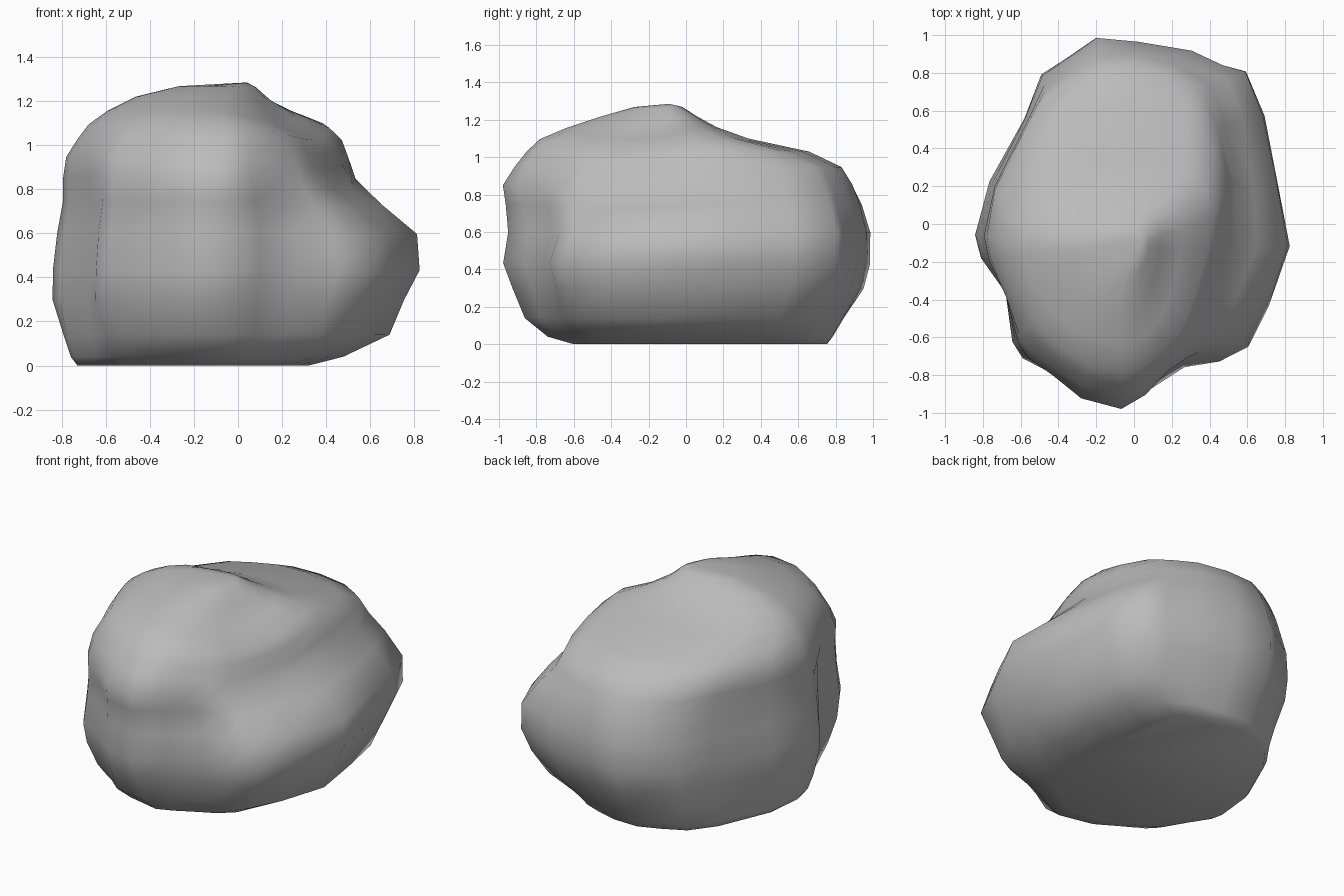
import bpy, bmesh
from mathutils import Vector, noise

cube = bpy.data.objects.get("Cube")
if cube:
    bpy.data.objects.remove(cube, do_unlink=True)

stone = bpy.data.materials.new("stone_grey")
stone.use_nodes = True
colour = (0.5, 0.5, 0.5, 1)
stone.diffuse_color = colour
stone.node_tree.nodes["Principled BSDF"].inputs["Base Color"].default_value = colour

# Plan outline of the boulder, anticlockwise
OUTLINE = [(.85, -.12), (.76, .25), (.7, .58), (.6, .83), (.48, .84), (.32, .92),
           (.02, .97), (-.21, 1), (-.35, .88), (-.5, .8), (-.58, .57), (-.78, .22),
           (-.85, -.07), (-.82, -.18), (-.68, -.37), (-.65, -.64), (-.6, -.71),
           (-.44, -.79), (-.3, -.93), (-.06, -1), (.1, -.87), (.27, -.76),
           (.46, -.74), (.62, -.67), (.72, -.45)]
# Height, then reach to the left, right, front and back
LEVELS = [(0, -.73, .32, -.6, .76), (.04, -.76, .48, -.74, .79),
          (.14, -.79, .69, -.86, .85), (.3, -.85, .77, -.94, .97),
          (.43, -.84, .85, -1, 1), (.6, -.83, .85, -.96, 1),
          (.75, -.8, .7, -.98, .95), (.85, -.8, .58, -1, .91),
          (.95, -.79, .54, -.92, .86), (1.03, -.74, .5, -.86, .68),
          (1.1, -.69, .46, -.8, .32), (1.16, -.6, .28, -.65, .16),
          (1.22, -.47, .15, -.46, .06), (1.27, -.28, .08, -.28, -.02)]
# Hollow on the front left: centre, radius, depth
HOLLOW, RADIUS, DEPTH = Vector((.45, -.45, .95)), .58, .11
CX, CY = -.05, -.12


def rounded(x, y, z):
    """Ease the outline towards a plain oval near the crown and the base."""
    p = 2.5 if y > 0 and (x > 0 or z < .3) else 2
    oval = ((abs(x) / .85) ** p + abs(y) ** p) ** (-1 / p)
    blend = min(1, max(0, (z - .7) / .45, (.3 - z) * 2.2))
    scale = 1 + (oval - 1) * blend
    return x * scale, y * scale


def fit(value, centre, low, high, limit):
    """Scale a coordinate about the centre so its extreme lands on low or high."""
    reach, extreme = (high, limit) if value > centre else (low, -limit)
    return centre + (value - centre) * (reach - centre) / (extreme - centre)


def weather(p):
    """Press in the hollow and roughen the stone slightly."""
    inward = (Vector((CX, CY, .5)) - p).normalized()
    d = (p - HOLLOW).length
    if d < RADIUS:
        p = p + inward * DEPTH * (1 - (d / RADIUS) ** 2)
    if p.z > .1:
        p = p + inward * .015 * noise.noise(p * 4)
    return p


# Boulder: stacked rings bridged together, flat base, pointed crown
bm = bmesh.new()
rings = []
for z, left, right, front, back in LEVELS:
    ring = []
    for point in OUTLINE:
        x, y = rounded(*point, z)
        place = Vector((fit(x, CX, left, right, .85), fit(y, CY, front, back, 1), z))
        ring.append(bm.verts.new(weather(place)))
    rings.append(ring)
n = len(OUTLINE)
for low, high in zip(rings, rings[1:]):
    for i in range(n):
        j = (i + 1) % n
        bm.faces.new((low[i], low[j], high[j], high[i]))
apex = bm.verts.new((.04, -.09, 1.285))
for i in range(n):
    bm.faces.new((rings[-1][i], rings[-1][(i + 1) % n], apex))
bm.faces.new(rings[0][::-1])

# Soften the shoulders above the base
upper = [v for ring in rings[3:] for v in ring]
bmesh.ops.smooth_vert(bm, verts=upper, factor=.3, use_axis_x=True,
                      use_axis_y=True, use_axis_z=True)
bmesh.ops.recalc_face_normals(bm, faces=bm.faces)

mesh = bpy.data.meshes.new("boulder")
bm.to_mesh(mesh)
bm.free()
mesh.materials.append(stone)
for face in mesh.polygons:
    face.use_smooth = True
boulder = bpy.data.objects.new("boulder", mesh)
bpy.context.collection.objects.link(boulder)
